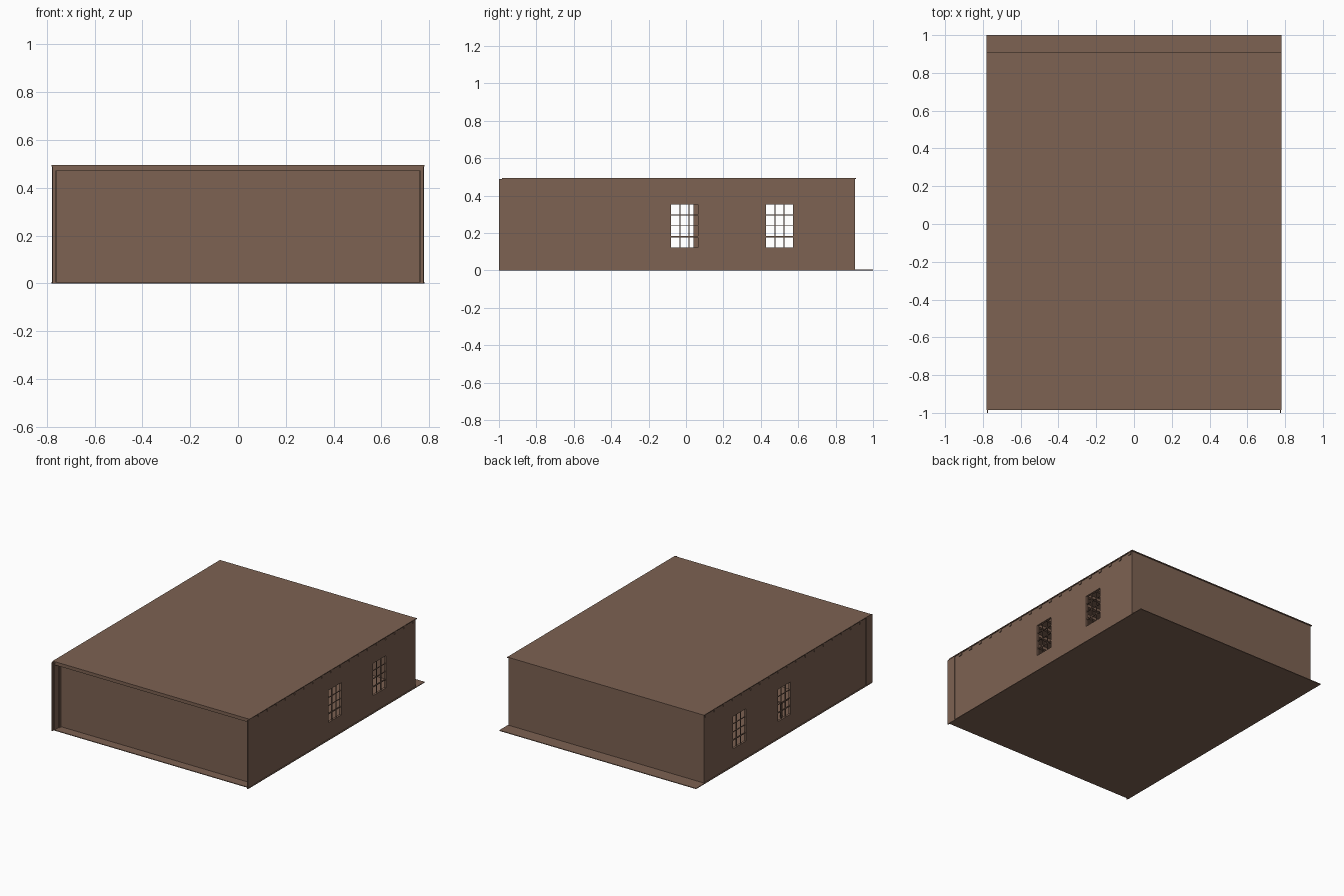
import bpy, bmesh

if "Cube" in bpy.data.objects:
    bpy.data.objects.remove(bpy.data.objects["Cube"])

brown = bpy.data.materials.new("warm brown")
brown.diffuse_color = (0.205, 0.122, 0.085, 1)
brown.use_nodes = True
brown.node_tree.nodes["Principled BSDF"].inputs["Base Color"].default_value = brown.diffuse_color


def boxes(name, spans):
    """One object from boxes given as (x0, x1, y0, y1, z0, z1)."""
    bm = bmesh.new()
    for x0, x1, y0, y1, z0, z1 in spans:
        made = bmesh.ops.create_cube(bm, size=1)
        for v in made["verts"]:
            v.co.x = x0 if v.co.x < 0 else x1
            v.co.y = y0 if v.co.y < 0 else y1
            v.co.z = z0 if v.co.z < 0 else z1
    mesh = bpy.data.meshes.new(name)
    bm.to_mesh(mesh)
    bm.free()
    mesh.materials.append(brown)
    ob = bpy.data.objects.new(name, mesh)
    bpy.context.collection.objects.link(ob)
    return ob


HALF, FRONT, BACK, TOP = 0.78, -0.985, 0.905, 0.495
WIN_Z0, WIN_Z1 = 0.123, 0.354
WINDOWS = [(-0.08, 0.065), (0.427, 0.572)]

# Floor runs out past the back wall; thin roof covers the room
boxes("floor", [(-HALF, HALF, FRONT, 1.0, 0.0, 0.005)])
boxes("roof", [(-HALF, HALF, FRONT, BACK + 0.005, TOP - 0.006, TOP)])

# Front wall is set back under the roof
boxes("front_wall", [(-0.772, 0.772, -0.92, -0.905, 0.004, 0.49)])
boxes("back_wall", [(-0.774, 0.774, BACK - 0.018, BACK - 0.002, 0.004, 0.49)])

for side, label in ((-1, "left"), (1, "right")):
    xa, xb = sorted((side * 0.757, side * 0.773))

    # Side wall pieces around the window openings
    parts, y = [], -0.94
    for w0, w1 in WINDOWS:
        parts.append((xa, xb, y, w0, 0.004, 0.49))
        parts.append((xa, xb, w0, w1, 0.004, WIN_Z0))
        parts.append((xa, xb, w0, w1, WIN_Z1, 0.49))
        y = w1
    parts.append((xa, xb, y, BACK - 0.002, 0.004, 0.49))
    boxes(label + "_wall", parts)

    # Wing wall flanking the recessed front, with a slim edge strip
    wa, wb = sorted((side * 0.764, side * 0.778))
    ea, eb = sorted((side * 0.773, side * 0.778))
    boxes(label + "_wing_wall", [(wa, wb, FRONT, -0.93, 0.004, 0.49),
                                 (ea, eb, -1.0, FRONT, 0.0, 0.49)])

    # Window bars: three columns by four rows
    ma, mb = sorted((side * 0.762, side * 0.768))
    bars = []
    for w0, w1 in WINDOWS:
        for i in (1, 2):
            c = w0 + (w1 - w0) * i / 3
            bars.append((ma, mb, c - 0.002, c + 0.002, WIN_Z0, WIN_Z1))
        for i in (1, 2, 3):
            c = WIN_Z0 + (WIN_Z1 - WIN_Z0) * i / 4
            t = 0.004 if i == 1 else 0.002
            bars.append((ma, mb, w0, w1, c - t, c + t))
    boxes(label + "_window_bars", bars)

# Roof joists whose ends show just under the side eaves
joists = []
for i in range(19):
    y = FRONT + 0.002 + i * 0.103
    joists.append((-0.778, 0.778, y, y + 0.022, 0.47, 0.49))
boxes("roof_joists", joists)

# Interior post seen through the window, and a small table
boxes("post", [(-0.013, 0.013, 0.04, 0.066, 0.004, 0.49)])
table = [(-0.62, -0.28, -0.4, -0.2, 0.11, 0.12)]
for x in (-0.61, -0.3):
    for y in (-0.39, -0.22):
        table.append((x, x + 0.012, y, y + 0.012, 0.004, 0.112))
boxes("table", table)
